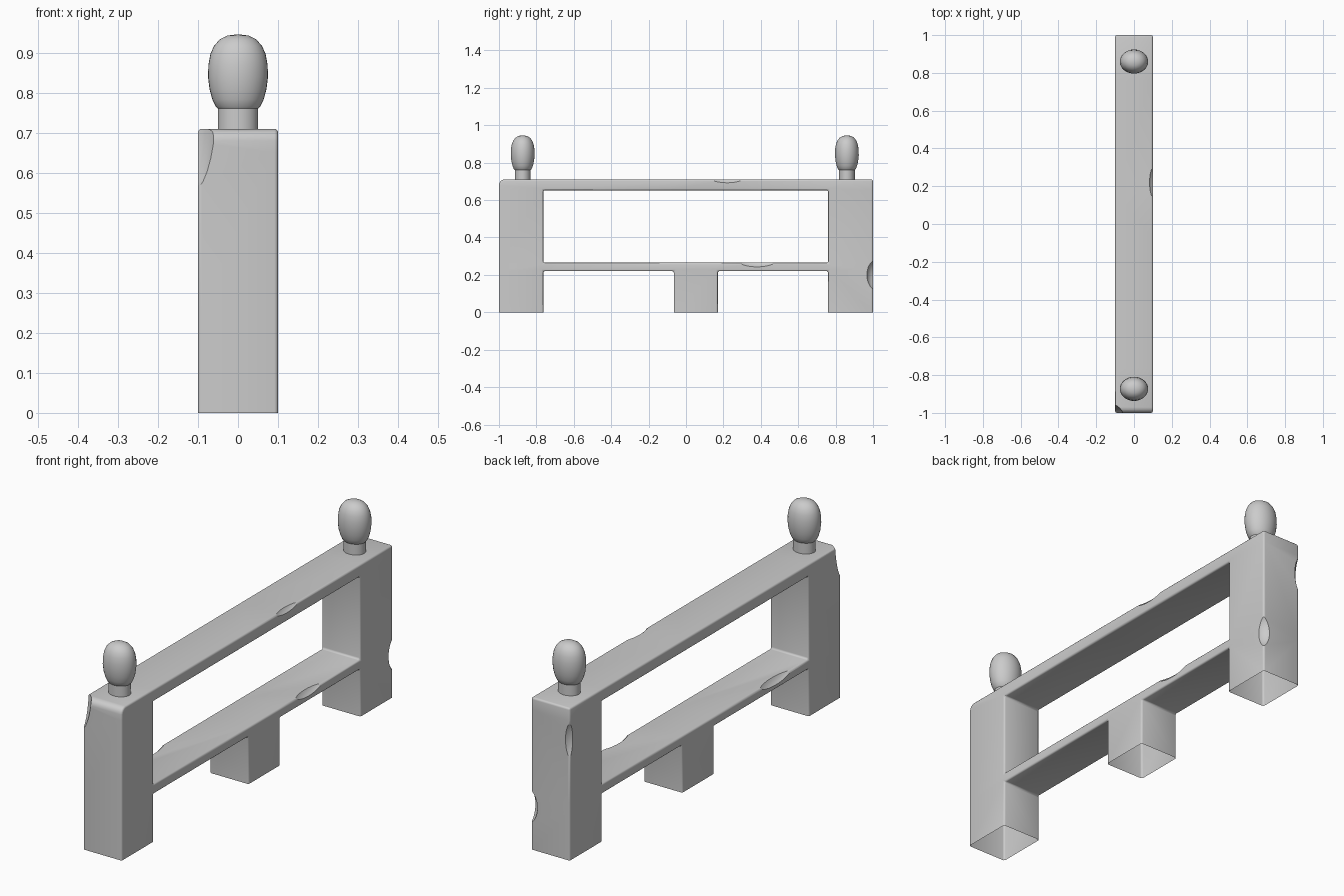
import bpy, bmesh, math
from mathutils import Vector

if "Cube" in bpy.data.objects:
    bpy.data.objects.remove(bpy.data.objects["Cube"])


def make_object(name, bm):
    mesh = bpy.data.meshes.new(name)
    bm.to_mesh(mesh)
    bm.free()
    obj = bpy.data.objects.new(name, mesh)
    bpy.context.collection.objects.link(obj)
    return obj


def smooth(obj, angle):
    bpy.ops.object.select_all(action='DESELECT')
    obj.select_set(True)
    bpy.context.view_layer.objects.active = obj
    bpy.ops.object.shade_smooth_by_angle(angle=math.radians(angle))


# Frame: posts, two rails and middle foot as one side profile
HALF = 0.1
ys = [-1, -0.763, -0.065, 0.17, 0.76, 1]
zs = [0, 0.22, 0.265, 0.652, 0.71]
rows = ["X.X.X", "XXXXX", "X...X", "XXXXX"]
bm = bmesh.new()
for k, row in enumerate(rows):
    for j, cell in enumerate(row):
        if cell == "X":
            bm.faces.new([bm.verts.new((-HALF, y, z)) for y, z in (
                (ys[j], zs[k]), (ys[j + 1], zs[k]),
                (ys[j + 1], zs[k + 1]), (ys[j], zs[k + 1]))])
bmesh.ops.remove_doubles(bm, verts=bm.verts, dist=1e-5)
ext = bmesh.ops.extrude_face_region(bm, geom=bm.faces[:], use_keep_orig=True)
bmesh.ops.translate(bm, vec=(2 * HALF, 0, 0),
                    verts=[g for g in ext["geom"] if isinstance(g, bmesh.types.BMVert)])
bmesh.ops.recalc_face_normals(bm, faces=bm.faces)


def sharp_edges():
    return [e for e in bm.edges if len(e.link_faces) == 2
            and e.calc_face_angle(0) > math.radians(60)
            and max(v.co.z for v in e.verts) > 0.001]


# Worn top front edge gets a bigger round than the others
front_top = [e for e in sharp_edges()
             if all(v.co.y < -0.999 and v.co.z > 0.70 for v in e.verts)]
bmesh.ops.bevel(bm, geom=front_top, offset=0.03, segments=4, profile=0.5, affect='EDGES')
bmesh.ops.bevel(bm, geom=sharp_edges(), offset=0.009, segments=3, profile=0.5, affect='EDGES')
bmesh.ops.recalc_face_normals(bm, faces=bm.faces)
frame = make_object("frame", bm)

# Chipped edges: point, outward direction, length axis, half length, radius, depth
chips = [
    ((-0.1, -1, 0.73), (-1, -1, 0.3), 2, 0.23, 0.09, 0.035),
    ((0.1, 1, 0.2), (1, 1, 0), 2, 0.09, 0.06, 0.028),
    ((-0.1, 1, 0.56), (-1, 1, 0), 2, 0.12, 0.06, 0.018),
    ((0.1, 0.38, 0.265), (1, 0, 1), 1, 0.14, 0.06, 0.018),
    ((-0.1, -0.52, 0.265), (-1, 0, 1), 1, 0.16, 0.06, 0.02),
    ((0.1, 0.22, 0.71), (1, 0, 1), 1, 0.14, 0.06, 0.014),
]
for p, d, axis, length, r, depth in chips:
    cb = bmesh.new()
    bmesh.ops.create_uvsphere(cb, u_segments=32, v_segments=20, radius=1)
    size = [r, r, r]
    size[axis] = length
    bmesh.ops.scale(cb, vec=size, verts=cb.verts)
    bmesh.ops.translate(cb, vec=Vector(p) + Vector(d).normalized() * (r - depth), verts=cb.verts)
    cutter = make_object("chip_cutter", cb)
    mod = frame.modifiers.new("chip", 'BOOLEAN')
    mod.operation = 'DIFFERENCE'
    mod.solver = 'EXACT'
    mod.object = cutter
    bpy.context.view_layer.objects.active = frame
    bpy.ops.object.modifier_apply(modifier=mod.name)
    bpy.data.objects.remove(cutter)

# Open undersides of the posts and foot
bm = bmesh.new()
bm.from_mesh(frame.data)
bmesh.ops.delete(bm, geom=[f for f in bm.faces if all(v.co.z < 0.001 for v in f.verts)],
                 context='FACES')
bm.to_mesh(frame.data)
bm.free()
smooth(frame, 35)

# Post finials: neck and egg-shaped knob, lathed
profile = [(0.05, 0.705), (0.05, 0.76), (0.056, 0.766), (0.064, 0.783), (0.071, 0.808),
           (0.075, 0.84), (0.074, 0.87), (0.069, 0.897), (0.060, 0.917),
           (0.046, 0.933), (0.026, 0.943), (0, 0.946)]


def finial(name, y):
    bm = bmesh.new()
    vs = [bm.verts.new((r, 0, z)) for r, z in profile]
    edges = [bm.edges.new(pair) for pair in zip(vs, vs[1:])]
    bmesh.ops.spin(bm, geom=vs + edges, cent=(0, 0, 0), axis=(0, 0, 1),
                   angle=2 * math.pi, steps=32)
    bmesh.ops.remove_doubles(bm, verts=bm.verts, dist=1e-5)
    bmesh.ops.scale(bm, vec=(1, 0.85, 1), verts=bm.verts)
    bmesh.ops.translate(bm, vec=(0, y, 0), verts=bm.verts)
    bmesh.ops.recalc_face_normals(bm, faces=bm.faces)
    smooth(make_object(name, bm), 40)


finial("front_finial", -0.873)
finial("back_finial", 0.86)
